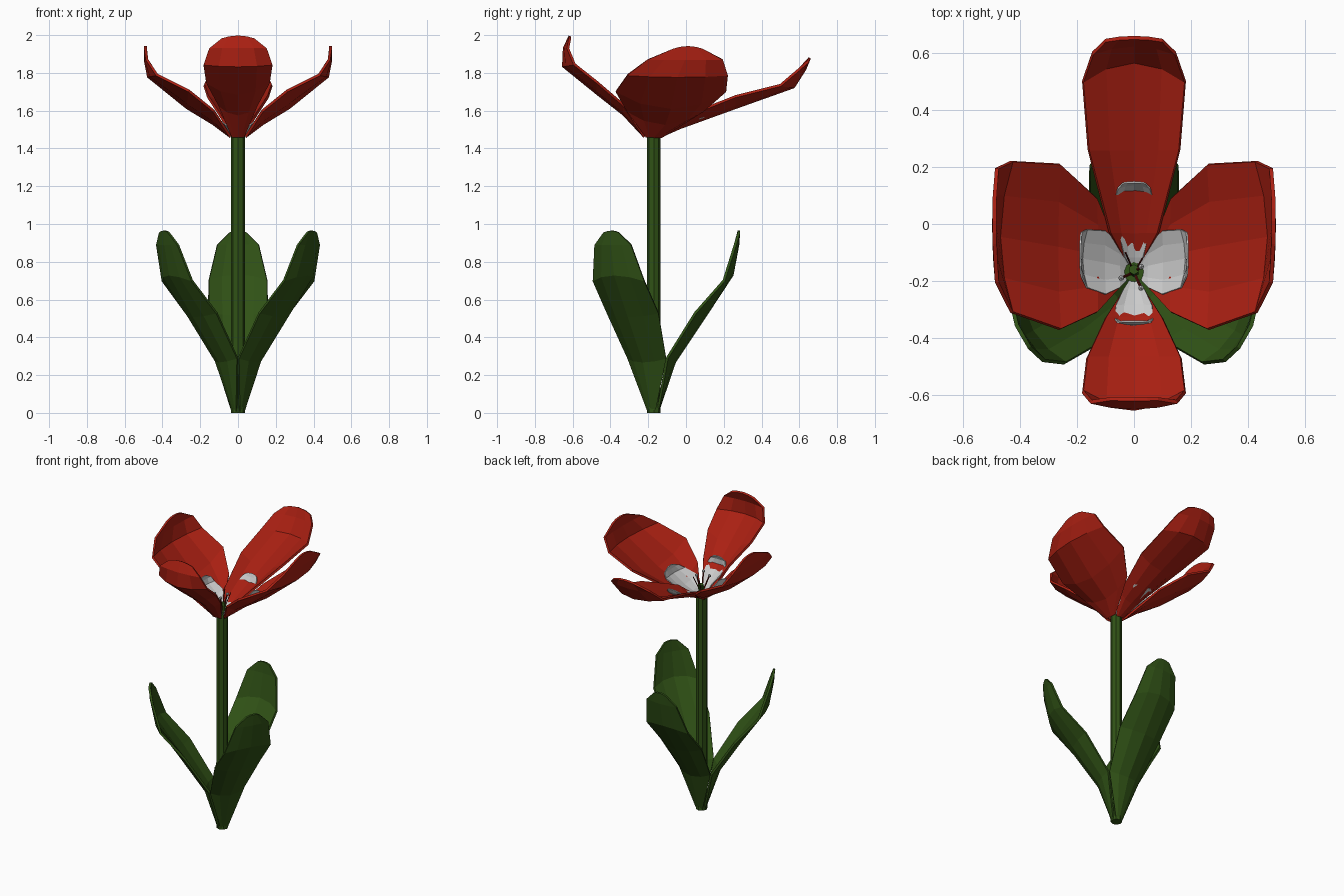
import bpy, bmesh, math
from mathutils import Vector

if "Cube" in bpy.data.objects:
    bpy.data.objects.remove(bpy.data.objects["Cube"])

CY = -0.17                       # the plant axis stands at y = CY
HUB = Vector((0, CY, 1.46))      # where the petals meet


def material(name, rgb):
    m = bpy.data.materials.new(name)
    m.diffuse_color = (*rgb, 1)
    m.use_nodes = True
    m.node_tree.nodes["Principled BSDF"].inputs["Base Color"].default_value = m.diffuse_color
    return m


RED = material("petal_red", (0.40, 0.014, 0.006))
GREEN = material("leaf_green", (0.03, 0.085, 0.008))
DARK = material("filament_red", (0.12, 0.008, 0.005))


def finish(bm, name, mat):
    bmesh.ops.recalc_face_normals(bm, faces=bm.faces)
    me = bpy.data.meshes.new(name)
    bm.to_mesh(me)
    bm.free()
    ob = bpy.data.objects.new(name, me)
    bpy.context.collection.objects.link(ob)
    if mat:
        me.materials.append(mat)
    return ob


def blade(name, stations, angle, mat, side=1, scale=1.0, thick=0.014):
    """Cupped leaf or petal; station = (reach, z, half width, cup reach, cup z, sideways shift)."""
    a = math.radians(angle)
    out, across = Vector((math.sin(a), math.cos(a), 0)), Vector((math.cos(a), -math.sin(a), 0))
    bm = bmesh.new()
    rows = []
    for r, z, w, cr, cz, s in stations:
        row = []
        for u in (-1, -0.55, 0, 0.55, 1):
            p = Vector((0, CY, z + cz * u * u))
            p += out * (r + cr * u * u) + across * (side * (s + w * u))
            row.append(bm.verts.new(HUB + (p - HUB) * scale))
        rows.append(row)
    for lo, hi in zip(rows, rows[1:]):
        for i in range(4):
            bm.faces.new((lo[i], lo[i + 1], hi[i + 1], hi[i]))
    ob = finish(bm, name, mat)
    mod = ob.modifiers.new("thickness", 'SOLIDIFY')
    mod.thickness, mod.offset = thick, 0


def rod(name, p, q, radius, sides, mat):
    p, q = Vector(p), Vector(q)
    bm = bmesh.new()
    bmesh.ops.create_cone(bm, cap_ends=True, segments=sides, radius1=radius,
                          radius2=radius, depth=(q - p).length)
    ob = finish(bm, name, mat)
    ob.location = (p + q) / 2
    ob.rotation_euler = (q - p).to_track_quat('Z', 'Y').to_euler()


# Stem
rod("stem", (0, CY, 0), (0, CY, 1.48), 0.036, 8, GREEN)

# Three leaves around the stem
LEAF = [(0.02, 0.005, 0.02, 0, 0, 0), (0.11, 0.27, 0.115, -0.04, 0.02, 0),
        (0.27, 0.51, 0.155, -0.05, 0.02, 0), (0.415, 0.73, 0.155, -0.045, -0.03, 0),
        (0.445, 0.89, 0.11, -0.015, 0, 0), (0.45, 0.965, 0.045, 0, -0.01, 0)]
for name, angle in (("back_leaf", 0), ("right_leaf", 120), ("left_leaf", -120)):
    blade(name, LEAF, angle, GREEN)

# Four large red petals, with small pale copies inside
BACK = [(0.03, 1.462, 0.025, 0, 0, 0), (0.14, 1.51, 0.085, 0, 0.05, 0),
        (0.43, 1.615, 0.16, 0, 0.06, 0), (0.74, 1.725, 0.18, -0.07, 0.01, 0),
        (0.80, 1.82, 0.145, -0.03, 0, 0), (0.825, 1.88, 0.10, -0.01, -0.02, 0)]
FRONT = [(0.05, 1.462, 0.03, 0, 0, 0), (0.16, 1.58, 0.10, 0, 0.05, 0),
         (0.30, 1.69, 0.165, 0, 0.06, 0), (0.48, 1.835, 0.18, -0.06, 0.01, 0),
         (0.475, 1.93, 0.15, -0.02, 0, 0), (0.445, 1.995, 0.085, 0, -0.015, 0)]
SIDE = [(0.04, 1.462, 0.04, 0, 0, 0), (0.13, 1.53, 0.20, 0, 0.07, 0.06),
        (0.27, 1.615, 0.29, -0.01, 0.09, 0.09), (0.475, 1.78, 0.265, -0.045, 0.01, 0.125),
        (0.492, 1.87, 0.20, -0.01, 0, 0.165), (0.49, 1.942, 0.08, 0, -0.015, 0.18)]
for name, shape, angle, side in (("back", BACK, 0, 1), ("front", FRONT, 180, 1),
                                 ("right", SIDE, 90, -1), ("left", SIDE, -90, 1)):
    blade(name + "_petal", shape, angle, RED, side)
    blade(name + "_inner_petal", shape, angle, None, side, 0.385, 0.006)

# Pistil and stamens
rod("pistil", (0, CY, 1.46), (0, CY + 0.01, 1.54), 0.018, 6, GREEN)
for i, (x, y) in enumerate(((-0.045, -0.19), (0.025, -0.225), (0.025, -0.15))):
    rod(f"filament_{i}", (0, CY, 1.47), (x, y, 1.60), 0.005, 5, DARK)
    bm = bmesh.new()
    bmesh.ops.create_icosphere(bm, subdivisions=1, radius=0.011)
    finish(bm, f"anther_{i}", None).location = (x, y, 1.60)
for i, (x, y) in enumerate(((-0.03, -0.10), (0.03, -0.12))):
    rod(f"thin_filament_{i}", (0, CY, 1.47), (x, y, 1.60), 0.003, 4, DARK)
